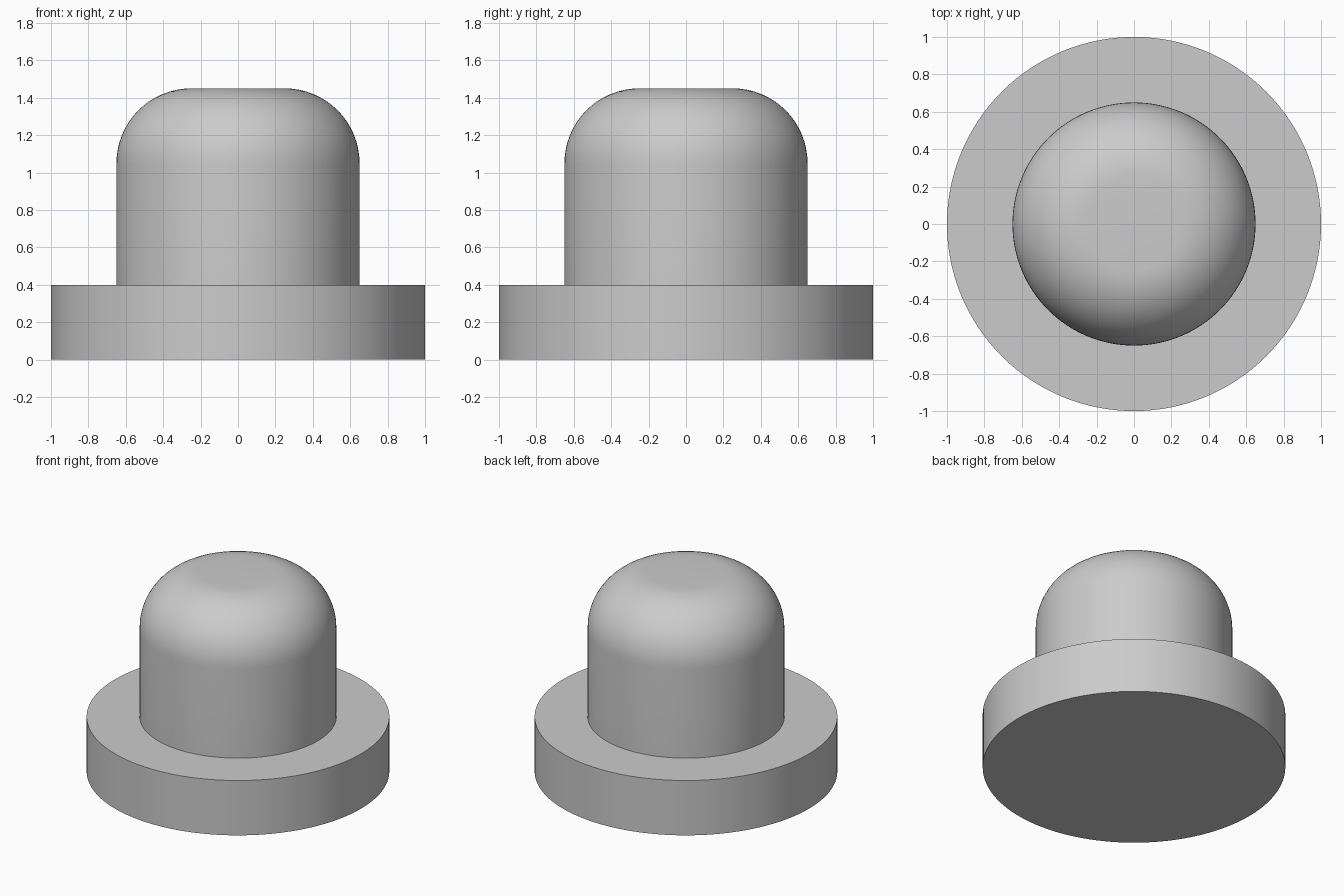
import bpy
import bmesh
from math import cos, sin, pi, radians

cube = bpy.data.objects.get("Cube")
if cube:
    bpy.data.objects.remove(cube, do_unlink=True)

SEGMENTS = 128
FLANGE_RADIUS, FLANGE_TOP = 1.0, 0.4
STEM_RADIUS, STEM_TOP = 0.65, 1.45
FILLET, FILLET_STEPS = 0.4, 16


def make_material(name, color):
    mat = bpy.data.materials.new(name)
    mat.use_nodes = True
    mat.diffuse_color = color
    mat.node_tree.nodes["Principled BSDF"].inputs["Base Color"].default_value = color
    return mat


def lathe(name, profile, mat):
    """Revolve an (r, z) profile around the z axis."""
    bm = bmesh.new()
    verts = [bm.verts.new((r, 0, z)) for r, z in profile]
    edges = [bm.edges.new(pair) for pair in zip(verts, verts[1:])]
    bmesh.ops.spin(bm, geom=verts + edges, cent=(0, 0, 0), axis=(0, 0, 1),
                   angle=2 * pi, steps=SEGMENTS, use_duplicate=False)
    bmesh.ops.remove_doubles(bm, verts=bm.verts[:], dist=0.0001)
    bmesh.ops.recalc_face_normals(bm, faces=bm.faces[:])
    mesh = bpy.data.meshes.new(name)
    bm.to_mesh(mesh)
    bm.free()
    mesh.materials.append(mat)
    obj = bpy.data.objects.new(name, mesh)
    bpy.context.collection.objects.link(obj)
    bpy.ops.object.select_all(action='DESELECT')
    obj.select_set(True)
    bpy.context.view_layer.objects.active = obj
    bpy.ops.object.shade_smooth_by_angle(angle=radians(30))
    return obj


grey = make_material("plain_grey", (0.6, 0.6, 0.6, 1))

# Wide round flange, stepping in to the stem
flange = [(0, 0), (FLANGE_RADIUS, 0), (FLANGE_RADIUS, FLANGE_TOP),
          (STEM_RADIUS, FLANGE_TOP)]

# Stem with a large rounded shoulder and a small flat top
shoulder = []
for i in range(FILLET_STEPS + 1):
    a = pi / 2 * i / FILLET_STEPS
    shoulder.append((STEM_RADIUS - FILLET + FILLET * cos(a),
                     STEM_TOP - FILLET + FILLET * sin(a)))

lathe("flanged_round_plug", flange + shoulder + [(0, STEM_TOP)], grey)
